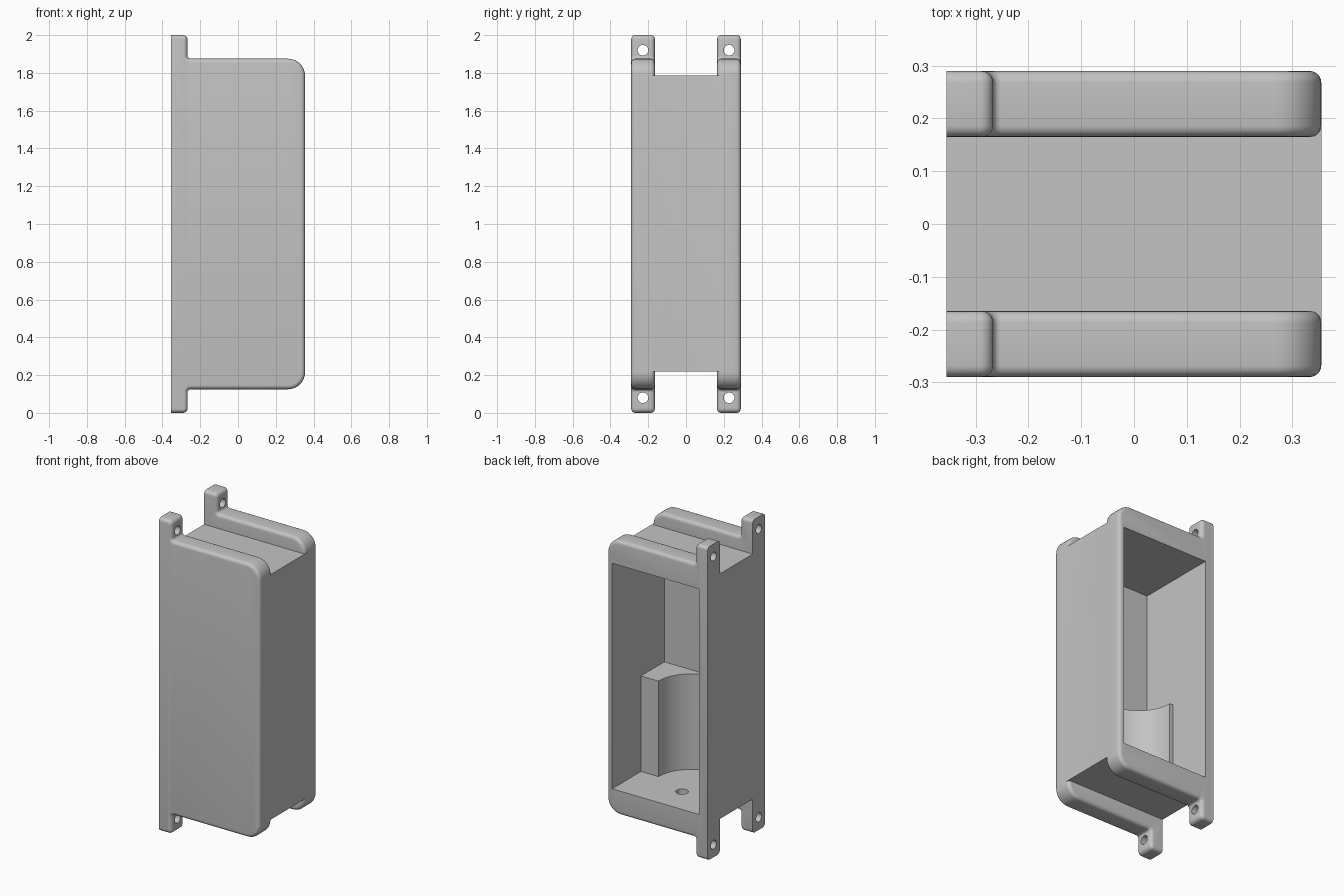
import bpy
import bmesh
from math import sin, cos, pi, tan
from mathutils import Vector

cube = bpy.data.objects.get("Cube")
if cube:
    bpy.data.objects.remove(cube, do_unlink=True)

HALF_X, HALF_Y = 0.355, 0.29
RIB_IN = 0.165                      # inner side of each rib
BACK_WALL = -0.235                  # deepest plane of the cavity
FLOOR, CEILING = 0.28, 1.72

grey = bpy.data.materials.new("plain grey")
grey.use_nodes = True
grey.diffuse_color = (0.55, 0.55, 0.55, 1)
grey.node_tree.nodes["Principled BSDF"].inputs["Base Color"].default_value = grey.diffuse_color


def arc(cx, cy, r, start, end, steps):
    return [(cx + r * cos(start + (end - start) * i / steps),
             cy + r * sin(start + (end - start) * i / steps)) for i in range(steps + 1)]


def circle(cx, cy, r, steps=32):
    return arc(cx, cy, r, 0, 2 * pi, steps)[:-1]


def rect(x0, y0, x1, y1):
    return [(x0, y0), (x1, y0), (x1, y1), (x0, y1)]


def round_corners(corners, steps=8):
    """Replace each (x, y, radius) corner by a tangent arc."""
    pts = []
    for i, (x, y, r) in enumerate(corners):
        p = Vector((x, y))
        if r == 0:
            pts.append((x, y))
            continue
        a = (Vector(corners[i - 1][:2]) - p).normalized()
        b = (Vector(corners[(i + 1) % len(corners)][:2]) - p).normalized()
        centre = p + (a + b) * r    # all corners are right angles
        for k in range(steps + 1):
            t = pi / 2 * k / steps
            q = centre - b * r * cos(t) - a * r * sin(t)
            pts.append((q.x, q.y))
    return pts


def prism(name, pts, axis, lo, hi, bevel=0):
    """Extrude a flat outline along an axis, optionally rounding its rim."""
    place = {"x": lambda u, v, w: (w, u, v),
             "y": lambda u, v, w: (u, w, v),
             "z": lambda u, v, w: (u, v, w)}[axis]
    bm = bmesh.new()
    low = [bm.verts.new(place(u, v, lo)) for u, v in pts]
    high = [bm.verts.new(place(u, v, hi)) for u, v in pts]
    caps = [bm.faces.new(low), bm.faces.new(high)]
    for i in range(len(pts)):
        bm.faces.new((low[i - 1], low[i], high[i], high[i - 1]))
    bmesh.ops.recalc_face_normals(bm, faces=bm.faces)
    if bevel:
        # the flat mounting side keeps its sharp edge
        rim = [e for f in caps for e in f.edges
               if any(v.co.x > -HALF_X + 0.001 for v in e.verts)]
        bmesh.ops.bevel(bm, geom=rim, offset=bevel, segments=5, profile=0.5,
                        affect="EDGES", clamp_overlap=False)
    mesh = bpy.data.meshes.new(name)
    bm.to_mesh(mesh)
    bm.free()
    obj = bpy.data.objects.new(name, mesh)
    bpy.context.collection.objects.link(obj)
    mesh.materials.append(grey)
    return obj


def combine(target, other, operation):
    mod = target.modifiers.new("combine", "BOOLEAN")
    mod.operation = operation
    mod.solver = "EXACT"
    mod.object = other
    bpy.context.view_layer.objects.active = target
    bpy.ops.object.modifier_apply(modifier=mod.name)
    bpy.data.objects.remove(other, do_unlink=True)


# Core block between the ribs
body = prism("housing", rect(-HALF_X, 0.22, HALF_X, 1.785), "y", -0.24, 0.24)

# Side ribs, each with a mounting tab at both ends
upper = [(-HALF_X, 2, 0), (-0.267, 2, 0.025), (-0.267, 1.875, 0.015), (HALF_X, 1.875, 0.09)]
lower = [(x, 2 - z, r) for x, z, r in reversed(upper)]
outline = round_corners(upper + lower)
for lo, hi in ((-HALF_Y, -RIB_IN), (RIB_IN, HALF_Y)):
    combine(body, prism("side_rib", outline, "y", lo, hi, bevel=0.022), "UNION")

# Open cavity at the rear
combine(body, prism("cavity", rect(-0.296, FLOOR, 0.318, CEILING), "y", BACK_WALL, 0.4),
        "DIFFERENCE")

# Cradle with a round hollow, standing on the cavity floor
cradle = [(0.33, -0.25), (0.33, 0)] + arc(-0.037, 0, 0.232, 0, -pi, 32) \
    + [(-0.31, 0), (-0.31, -0.25)]
combine(body, prism("cradle", cradle, "z", FLOOR - 0.02, 0.89), "UNION")

# Cable hole in the floor
combine(body, prism("cable_hole", circle(-0.035, 0.09, 0.037), "z", 0.15, 0.4), "DIFFERENCE")

# Screw holes in the tabs
for y in (-0.228, 0.228):
    for z in (0.08, 1.92):
        combine(body, prism("screw_hole", circle(y, z, 0.028), "x", -0.5, -0.2), "DIFFERENCE")

# Smooth the rounded edges
bpy.ops.object.select_all(action="DESELECT")
body.select_set(True)
bpy.context.view_layer.objects.active = body
bpy.ops.object.shade_smooth_by_angle(angle=pi / 6)
